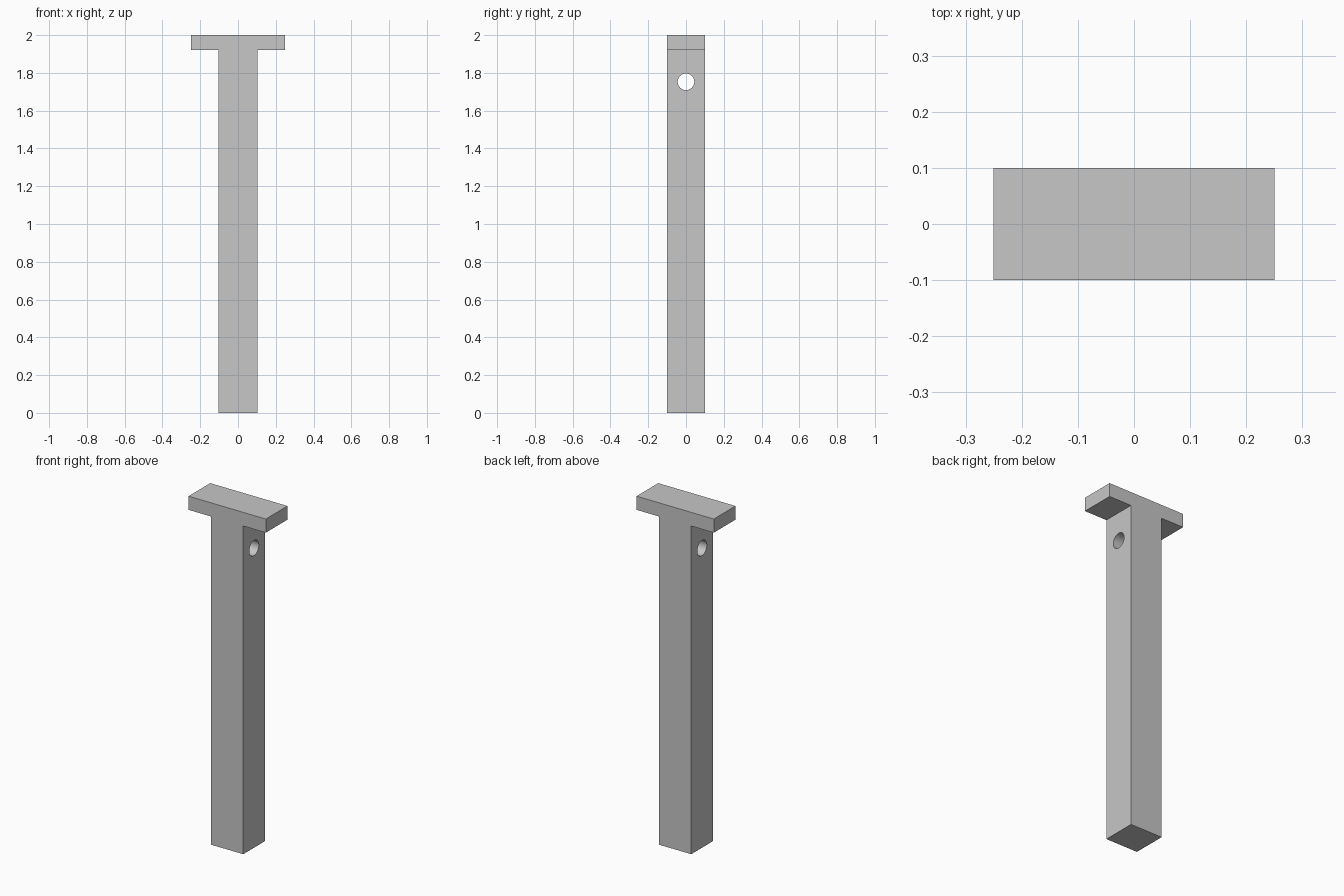
import bpy
import bmesh
import math

HALF_DEPTH = 0.1
HALF_SHAFT = 0.104
HALF_HEAD = 0.25
HEAD_BASE = 1.92
HEIGHT = 2.0
HOLE_Z, HOLE_RADIUS = 1.753, 0.044

cube = bpy.data.objects.get("Cube")
if cube:
    bpy.data.objects.remove(cube, do_unlink=True)


def make_material(name, rgb):
    mat = bpy.data.materials.new(name)
    mat.use_nodes = True
    color = (*rgb, 1.0)
    mat.diffuse_color = color
    mat.node_tree.nodes["Principled BSDF"].inputs["Base Color"].default_value = color
    return mat


def link_mesh(name, bm, mat):
    bmesh.ops.recalc_face_normals(bm, faces=bm.faces)
    mesh = bpy.data.meshes.new(name)
    bm.to_mesh(mesh)
    bm.free()
    mesh.materials.append(mat)
    obj = bpy.data.objects.new(name, mesh)
    bpy.context.collection.objects.link(obj)
    return obj


grey = make_material("light grey", (0.57, 0.57, 0.57))

# T-shaped pin: half profile mirrored, then extruded through its depth
half = [(HALF_SHAFT, 0), (HALF_SHAFT, HEAD_BASE), (HALF_HEAD, HEAD_BASE), (HALF_HEAD, HEIGHT)]
profile = half + [(-x, z) for x, z in reversed(half)]
bm = bmesh.new()
face = bm.faces.new([bm.verts.new((x, -HALF_DEPTH, z)) for x, z in profile])
side = bmesh.ops.extrude_face_region(bm, geom=[face])
moved = [v for v in side["geom"] if isinstance(v, bmesh.types.BMVert)]
bmesh.ops.translate(bm, verts=moved, vec=(0, 2 * HALF_DEPTH, 0))
pin = link_mesh("t_headed_pin", bm, grey)

# Cutter for the round cross hole below the head
bm = bmesh.new()
bmesh.ops.create_cone(bm, cap_ends=True, segments=48, radius1=HOLE_RADIUS,
                      radius2=HOLE_RADIUS, depth=4 * HALF_SHAFT)
cutter = link_mesh("hole_cutter", bm, grey)
cutter.rotation_euler.y = math.pi / 2
cutter.location.z = HOLE_Z
cutter.hide_render = True
cutter.hide_set(True)
cutter.display_type = 'WIRE'

hole = pin.modifiers.new("cross_hole", 'BOOLEAN')
hole.operation = 'DIFFERENCE'
hole.solver = 'EXACT'
hole.object = cutter

# Smooth hole wall, sharp corners
bpy.ops.object.select_all(action='DESELECT')
pin.select_set(True)
bpy.context.view_layer.objects.active = pin
bpy.ops.object.modifier_apply(modifier=hole.name)
bpy.data.objects.remove(cutter, do_unlink=True)
bpy.ops.object.shade_smooth_by_angle(angle=math.radians(30))
